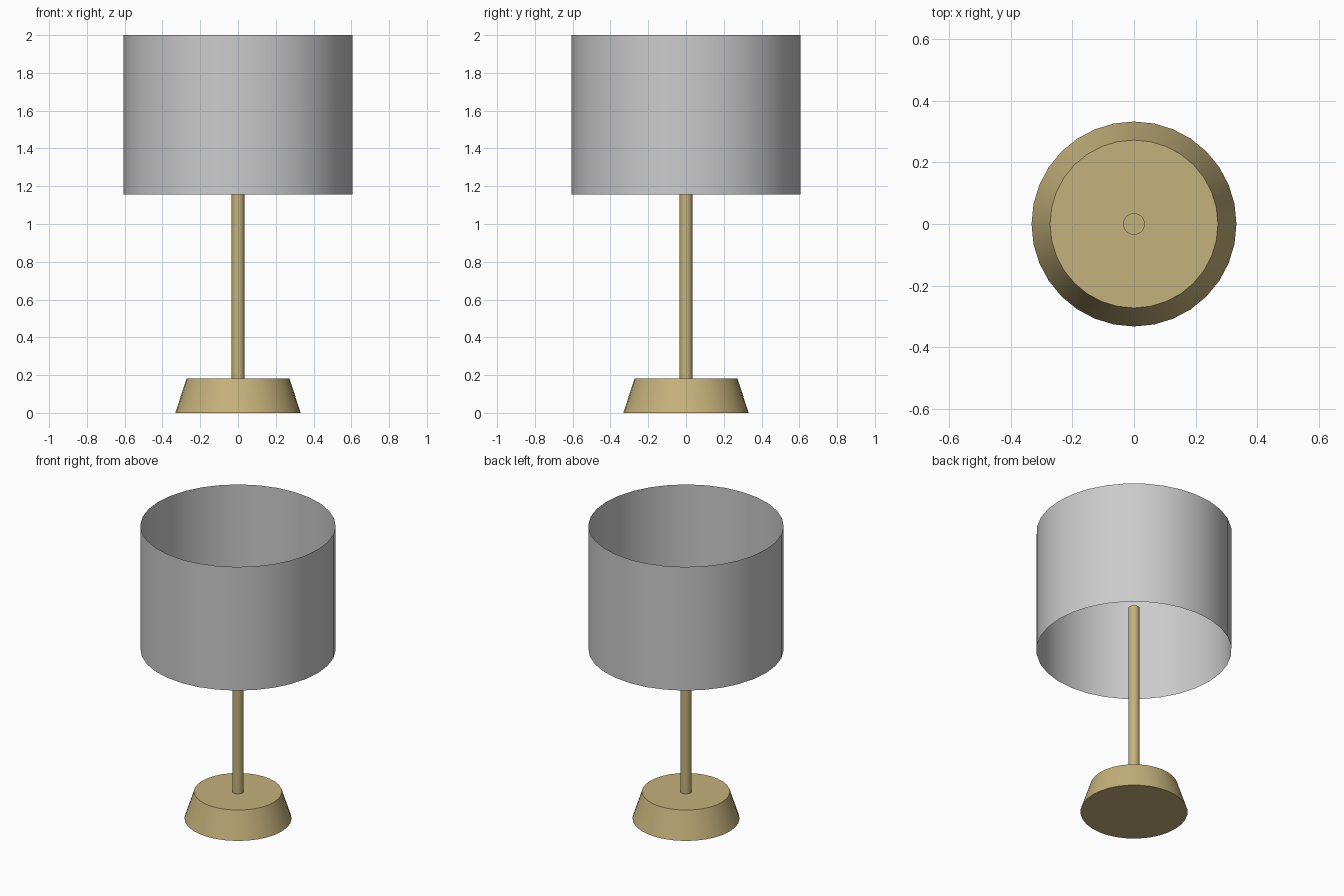
import bpy
import math

if "Cube" in bpy.data.objects:
    bpy.data.objects.remove(bpy.data.objects["Cube"])

brass = bpy.data.materials.new("brass")
brass.diffuse_color = (0.56, 0.44, 0.20, 1)
brass.use_nodes = True
brass.node_tree.nodes["Principled BSDF"].inputs["Base Color"].default_value = brass.diffuse_color


def tapered_tube(name, r_bottom, r_top, z0, z1, fill='NGON', mat=None, sides=32):
    """Upright cone or cylinder between two heights, smooth around its side."""
    bpy.ops.mesh.primitive_cone_add(vertices=sides, radius1=r_bottom, radius2=r_top,
                                    depth=z1 - z0, end_fill_type=fill,
                                    location=(0, 0, (z0 + z1) / 2))
    obj = bpy.context.object
    obj.name = name
    bpy.ops.object.shade_smooth_by_angle(angle=math.radians(30))
    if mat:
        obj.data.materials.append(mat)
    return obj


# Weighted foot
tapered_tube("base", 0.332, 0.272, 0.0, 0.183, mat=brass)

# Stem, ending inside the shade
tapered_tube("stem", 0.035, 0.035, 0.183, 1.457, mat=brass)

# Open drum shade, a single thin sheet
tapered_tube("lampshade", 0.605, 0.605, 1.155, 2.0, fill='NOTHING')
